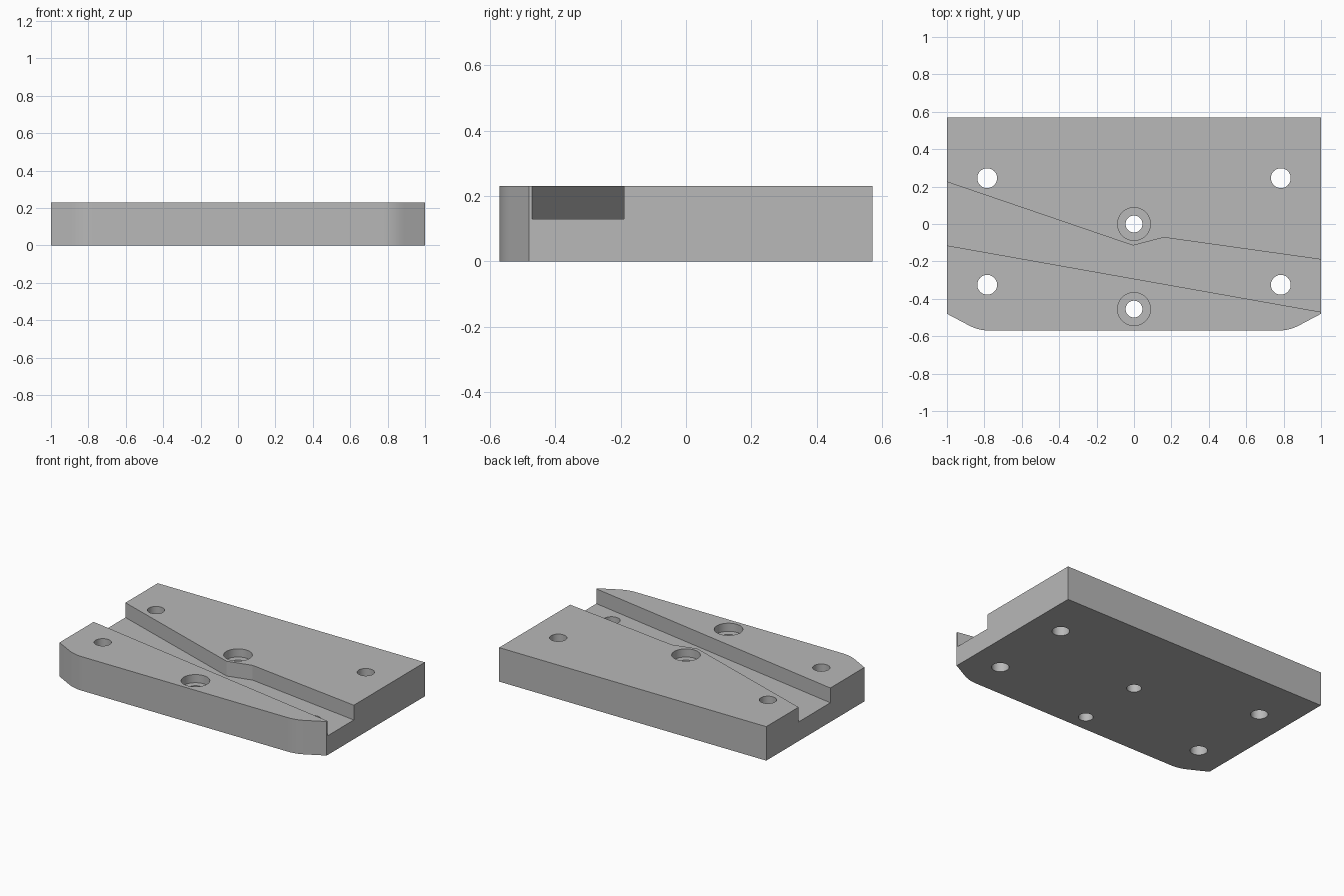
import bpy
import bmesh
from math import cos, sin, pi

old = bpy.data.objects.get("Cube")
if old:
    bpy.data.objects.remove(old, do_unlink=True)

HEIGHT = 0.23
HALF_Y = 0.57

grey = bpy.data.materials.new("plain grey metal")
grey.use_nodes = True
grey.diffuse_color = (0.48, 0.48, 0.48, 1)
grey.node_tree.nodes["Principled BSDF"].inputs["Base Color"].default_value = (0.48, 0.48, 0.48, 1)


def prism(name, outline, bottom, top):
    """Extrude a closed xy outline between two heights."""
    bm = bmesh.new()
    base = bm.faces.new([bm.verts.new((x, y, bottom)) for x, y in outline])
    ext = bmesh.ops.extrude_face_region(bm, geom=[base])
    verts = [g for g in ext["geom"] if isinstance(g, bmesh.types.BMVert)]
    bmesh.ops.translate(bm, verts=verts, vec=(0, 0, top - bottom))
    bmesh.ops.recalc_face_normals(bm, faces=bm.faces)
    mesh = bpy.data.meshes.new(name)
    bm.to_mesh(mesh)
    bm.free()
    mesh.materials.append(grey)
    obj = bpy.data.objects.new(name, mesh)
    bpy.context.collection.objects.link(obj)
    return obj


def circle(x, y, r, n=48):
    return [(x + r * cos(2 * pi * i / n), y + r * sin(2 * pi * i / n)) for i in range(n)]


def blend(a, b, c, steps=10):
    """Rounded corner from a to c, bending around b."""
    pts = []
    for i in range(steps + 1):
        t = i / steps
        pts.append(tuple((1 - t) ** 2 * p + 2 * t * (1 - t) * q + t * t * r
                         for p, q, r in zip(a, b, c)))
    return pts


# Plate outline with two softened front corners
right_corner = blend((0.77, -HALF_Y), (0.83, -HALF_Y), (0.885, -0.541)) + [(1, -0.48)]
left_corner = [(-x, y) for x, y in reversed(right_corner)]
plate = prism("base_plate", left_corner + right_corner + [(1, HALF_Y), (-1, HALF_Y)], 0, HEIGHT)

# Slanted channel across the top, narrowing at the middle
channel = [(-1.1, 0.259), (-0.005, -0.115), (0.16, -0.072), (1.1, -0.204),
           (1.1, -0.488), (-1.1, -0.097)]
cutters = [prism("channel_cutter", channel, 0.13, HEIGHT + 0.1)]

# Four corner through holes
for x in (-0.785, 0.785):
    for y in (0.245, -0.325):
        cutters.append(prism("corner_hole_cutter", circle(x, y, 0.053), -0.1, HEIGHT + 0.1))

# Two counterbored holes on the centre line
for y in (0, -0.455):
    cutters.append(prism("bolt_hole_cutter", circle(0, y, 0.045), -0.1, HEIGHT + 0.1))
    cutters.append(prism("counterbore_cutter", circle(0, y, 0.088), HEIGHT - 0.055, HEIGHT + 0.1))

# Cut everything out of the plate
bpy.context.view_layer.objects.active = plate
for cutter in cutters:
    mod = plate.modifiers.new(cutter.name, "BOOLEAN")
    mod.operation = "DIFFERENCE"
    mod.solver = "EXACT"
    mod.object = cutter
    bpy.ops.object.modifier_apply(modifier=mod.name)
for cutter in cutters:
    bpy.data.objects.remove(cutter, do_unlink=True)

# Smooth the rounded walls, keep the edges sharp
bpy.ops.object.select_all(action="DESELECT")
plate.select_set(True)
bpy.ops.object.shade_smooth_by_angle(angle=pi / 18)
